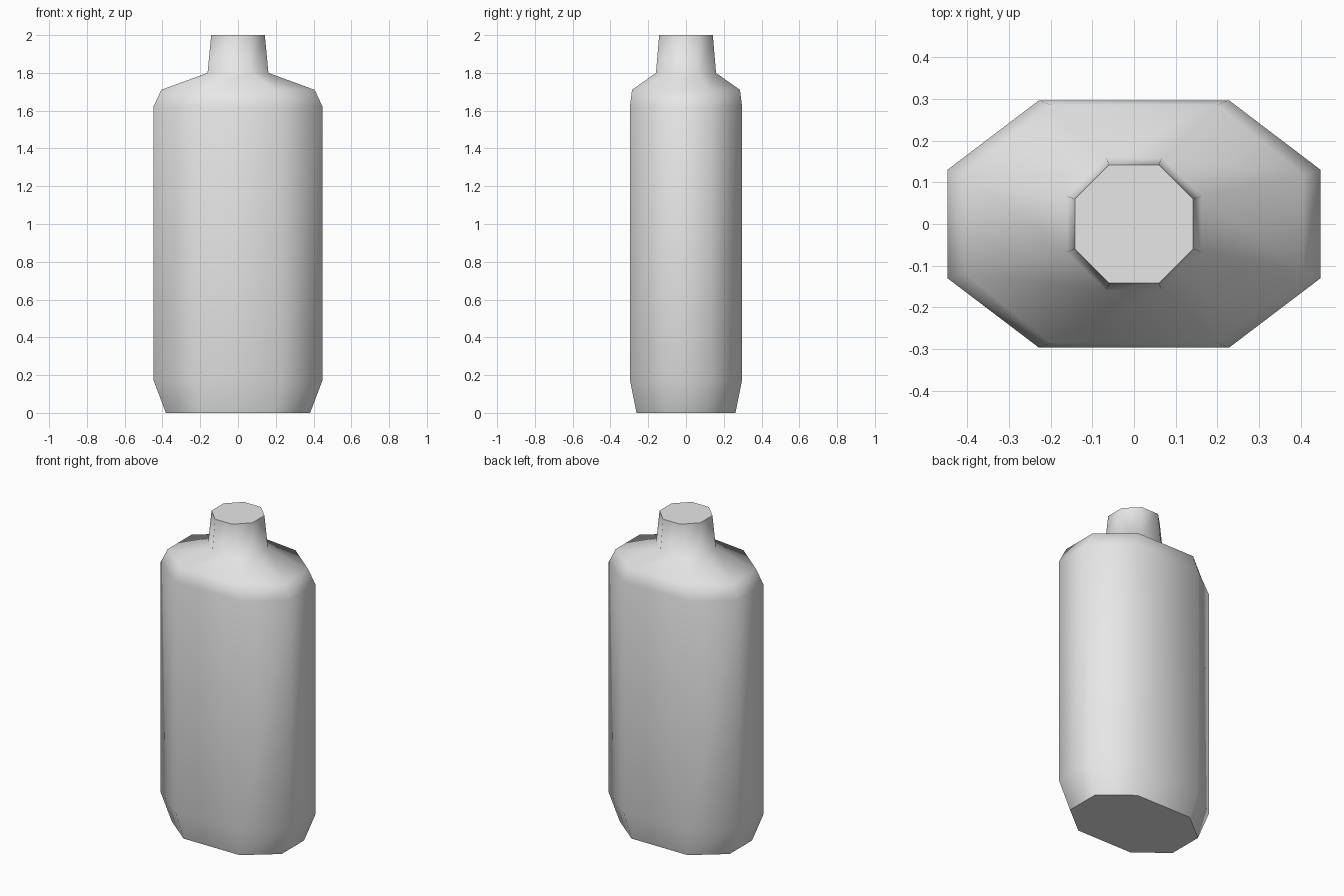
import bpy
import bmesh

cube = bpy.data.objects.get("Cube")
if cube:
    bpy.data.objects.remove(cube, do_unlink=True)

# Single plain grey material
grey = bpy.data.materials.new("plain_grey")
grey.use_nodes = True
colour = (0.8, 0.8, 0.8, 1.0)
grey.diffuse_color = colour
grey.node_tree.nodes["Principled BSDF"].inputs["Base Color"].default_value = colour


def octagon(bm, z, hx, hy, fx, fy):
    """Ring with half widths hx, hy and half flat lengths fx, fy."""
    quarter = [(hx, fy), (fx, hy)]
    half = quarter + [(-x, y) for x, y in reversed(quarter)]
    ring = half + [(-x, -y) for x, y in half]
    return [bm.verts.new((x, y, z)) for x, y in ring]


# Bottle sections: height, half width, half depth, flat in x, flat in y
sections = [
    (0.0, 0.382, 0.262, 0.195, 0.112),    # base
    (0.175, 0.448, 0.297, 0.228, 0.13),   # lower body
    (1.62, 0.448, 0.297, 0.228, 0.13),    # upper body
    (1.71, 0.406, 0.286, 0.2, 0.118),     # shoulder
    (1.8, 0.161, 0.159, 0.067, 0.067),    # neck root
    (2.0, 0.142, 0.142, 0.06, 0.06),      # neck top
]

bm = bmesh.new()
rings = [octagon(bm, *s) for s in sections]
for low, high in zip(rings, rings[1:]):
    for i in range(len(low)):
        j = (i + 1) % len(low)
        bm.faces.new((low[i], low[j], high[j], high[i])).smooth = True

# Flat caps with crisp rims
for ring in (rings[0], rings[-1]):
    cap = bm.faces.new(ring)
    for edge in cap.edges:
        edge.smooth = False
bmesh.ops.recalc_face_normals(bm, faces=bm.faces)

mesh = bpy.data.meshes.new("bottle")
bm.to_mesh(mesh)
bm.free()
mesh.materials.append(grey)
bottle = bpy.data.objects.new("bottle", mesh)
bpy.context.collection.objects.link(bottle)
